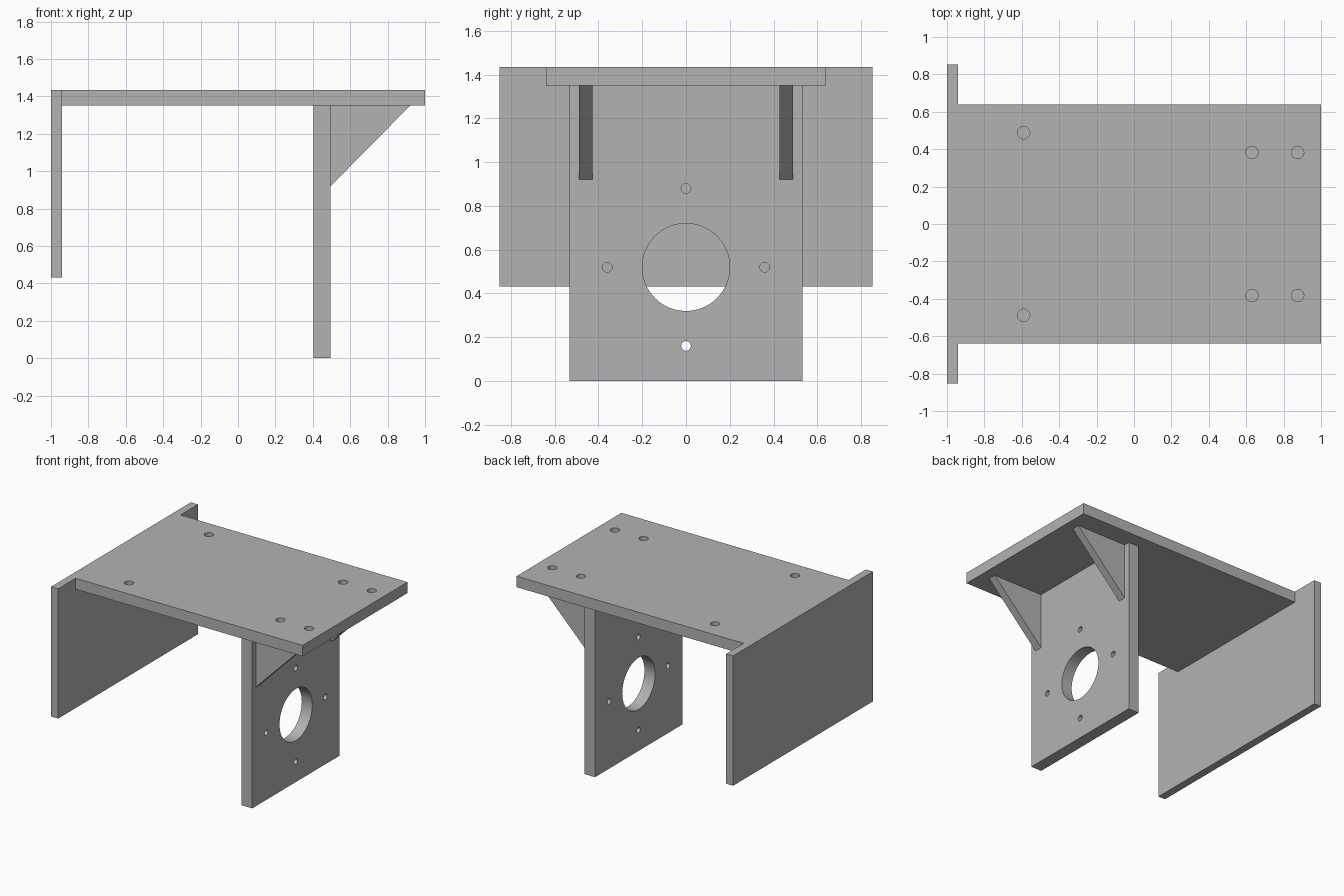
import bpy, bmesh, math
from mathutils import Matrix

if "Cube" in bpy.data.objects:
    bpy.data.objects.remove(bpy.data.objects["Cube"])

grey = bpy.data.materials.new("mid grey")
grey.diffuse_color = (0.45, 0.45, 0.45, 1)
grey.use_nodes = True
grey.node_tree.nodes["Principled BSDF"].inputs["Base Color"].default_value = grey.diffuse_color


def make(name, bm):
    bmesh.ops.recalc_face_normals(bm, faces=bm.faces)
    me = bpy.data.meshes.new(name)
    bm.to_mesh(me)
    bm.free()
    ob = bpy.data.objects.new(name, me)
    bpy.context.collection.objects.link(ob)
    me.materials.append(grey)
    return ob


def prism(name, profile, vec):
    """Extrude a closed 3D profile along vec."""
    bm = bmesh.new()
    face = bm.faces.new([bm.verts.new(p) for p in profile])
    new = bmesh.ops.extrude_face_region(bm, geom=[face])["geom"]
    bmesh.ops.translate(bm, vec=vec,
                        verts=[v for v in new if isinstance(v, bmesh.types.BMVert)])
    return make(name, bm)


def box(name, x0, x1, y, z0, z1):
    return prism(name, [(x0, -y, z0), (x1, -y, z0), (x1, y, z0), (x0, y, z0)],
                 (0, 0, z1 - z0))


def drill(target, name, holes, depth, rot):
    """Cut round holes, each (centre, radius), out of the target."""
    bm = bmesh.new()
    for c, r in holes:
        bmesh.ops.create_cone(bm, cap_ends=True, segments=64, radius1=r, radius2=r,
                              depth=depth, matrix=Matrix.Translation(c) @ rot)
    cutter = make(name, bm)
    cutter.hide_render = True
    cutter.hide_set(True)
    mod = target.modifiers.new("holes", 'BOOLEAN')
    mod.operation = 'DIFFERENCE'
    mod.solver = 'EXACT'
    mod.object = cutter
    bpy.context.view_layer.objects.active = target
    bpy.ops.object.modifier_apply(modifier=mod.name)
    bpy.data.objects.remove(cutter)
    target.select_set(True)
    bpy.ops.object.shade_smooth_by_angle(angle=math.radians(30))
    target.select_set(False)


# Wide end plate
box("end_plate", -1, -0.94, 0.853, 0.432, 1.435)

# Top plate with blind screw holes
top = box("top_plate", -0.94, 1, 0.64, 1.35, 1.435)
drill(top, "screw_hole_cutter",
      [((x, s * y, 1.435), 0.033)
       for x, y in ((-0.59, 0.488), (0.63, 0.382), (0.875, 0.382)) for s in (-1, 1)],
      0.12, Matrix.Identity(4))

# Mounting plate with a central bore and four bolt holes
mount = box("mounting_plate", 0.405, 0.495, 0.533, 0, 1.35)
bores = [((0.45, 0, 0.52), 0.2)]
for i in range(4):
    a = i * math.pi / 2
    bores.append(((0.45, 0.36 * math.cos(a), 0.52 + 0.36 * math.sin(a)), 0.022))
drill(mount, "bore_cutter", bores, 0.3, Matrix.Rotation(math.pi / 2, 4, 'Y'))

# Triangular gussets
for side, y in (("front", -0.488), ("back", 0.427)):
    prism(side + "_gusset", [(0.495, y, 1.35), (0.92, y, 1.35), (0.495, y, 0.92)],
          (0, 0.061, 0))
